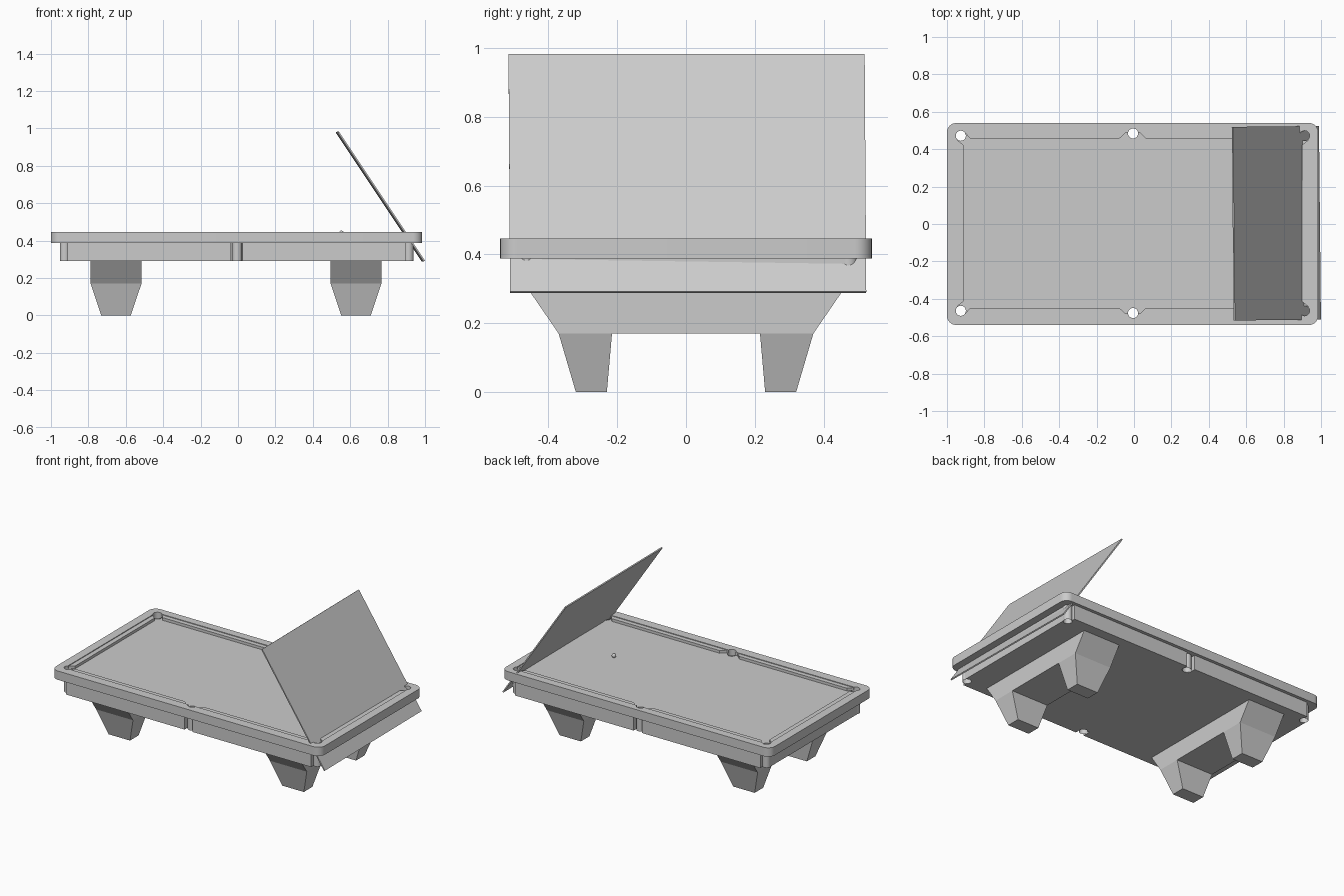
import bpy, bmesh, math

if "Cube" in bpy.data.objects:
    bpy.data.objects.remove(bpy.data.objects["Cube"])

grey = bpy.data.materials.new("plain_grey")
grey.diffuse_color = (0.6, 0.6, 0.6, 1)
grey.use_nodes = True
grey.node_tree.nodes["Principled BSDF"].inputs["Base Color"].default_value = grey.diffuse_color

CX, CY = -0.007, 0.004          # centre of the table body
R = 0.027                       # pocket radius


def finish(name, bm, smooth=False):
    bmesh.ops.recalc_face_normals(bm, faces=bm.faces)
    me = bpy.data.meshes.new(name)
    bm.to_mesh(me)
    bm.free()
    ob = bpy.data.objects.new(name, me)
    bpy.context.collection.objects.link(ob)
    me.materials.append(grey)
    if smooth:
        shade(ob)
    return ob


def select(ob):
    bpy.ops.object.select_all(action='DESELECT')
    ob.select_set(True)
    bpy.context.view_layer.objects.active = ob


def shade(ob):
    select(ob)
    bpy.ops.object.shade_smooth_by_angle(angle=math.radians(35))


def loft(name, low, z0, high, z1):
    """Solid between two outlines with the same number of points."""
    bm = bmesh.new()
    a = [bm.verts.new((x, y, z0)) for x, y in low]
    b = [bm.verts.new((x, y, z1)) for x, y in high]
    bm.faces.new(a)
    bm.faces.new(b)
    for i in range(len(a)):
        j = (i + 1) % len(a)
        bm.faces.new((a[i], a[j], b[j], b[i]))
    return finish(name, bm)


def rect(x0, x1, y0, y1):
    return [(x0, y0), (x1, y0), (x1, y1), (x0, y1)]


def tubes(name, z0, z1, caps):
    bm = bmesh.new()
    for px, py in pockets:
        vs = bmesh.ops.create_cone(bm, cap_ends=caps, segments=24, radius1=R,
                                   radius2=R, depth=z1 - z0)["verts"]
        bmesh.ops.translate(bm, verts=vs, vec=(px, py, (z0 + z1) / 2))
    return finish(name, bm)


def cut(ob, cutter):
    mod = ob.modifiers.new("cut", 'BOOLEAN')
    mod.operation = 'DIFFERENCE'
    mod.solver = 'EXACT'
    mod.object = cutter
    select(ob)
    bpy.ops.object.modifier_apply(modifier=mod.name)


pockets = [(CX + sx * 0.919, CY + sy * 0.468) for sx in (-1, 1) for sy in (-1, 1)]
pockets += [(-0.005, CY + sy * 0.48) for sy in (-1, 1)]
cutter = tubes("pocket_cutter", 0.1, 0.7, True)

# Rounded rim frame
outline = []
for cx, cy, start in ((0.935, 0.49, 0), (-0.95, 0.49, 90), (-0.95, -0.49, 180), (0.935, -0.49, 270)):
    for k in range(9):
        a = math.radians(start + k * 90 / 8)
        outline.append((cx + 0.05 * math.cos(a), cy + 0.05 * math.sin(a)))
rim = loft("rim", outline, 0.388, outline, 0.447)
inner = rect(-0.944, 0.930, -0.479, 0.487)
opening = loft("opening_cutter", inner, 0.3, inner, 0.6)
cut(rim, opening)
cut(rim, cutter)
shade(rim)

# Playing bed
r = rect(-0.95, 0.936, -0.485, 0.493)
bed = loft("bed", r, 0.391, r, 0.425)
cut(bed, cutter)

# Body with notches for the pocket tubes
quarter = [(0.030, 0.515), (0.905, 0.515), (0.905, 0.457), (0.943, 0.457)]
notch = [(0.030, 0.462)]
half = notch + quarter
pts = half + [(x, -y) for x, y in reversed(half)]
pts += [(-x, -y) for x, y in half] + [(-x, y) for x, y in reversed(half)]
pts = [(CX + x, CY + y) for x, y in pts]
body = loft("body", pts, 0.29, pts, 0.389)
cut(body, cutter)

# Pocket tubes, open at both ends
pipe = tubes("pocket_tubes", 0.29, 0.43, False)
shade(pipe)

for helper in (cutter, opening):
    bpy.data.objects.remove(helper)

# Cushions: trapezoids narrowing towards the bed
ZC0, ZC1 = 0.42, 0.443
for sy, label in ((-1, "front"), (1, "back")):
    nose, back = CY + sy * 0.452, CY + sy * 0.482
    for sx, side in ((-1, "left"), (1, "right")):
        p = [(CX + sx * 0.072, nose), (CX + sx * 0.868, nose),
             (CX + sx * 0.895, back), (CX + sx * 0.040, back)]
        loft(f"cushion_{label}_{side}", p, ZC0, p, ZC1)
for sx, side in ((-1, "left"), (1, "right")):
    nose, back = CX + sx * 0.905, CX + sx * 0.936
    p = [(nose, CY - 0.418), (nose, CY + 0.418), (back, CY + 0.443), (back, CY - 0.443)]
    loft(f"cushion_end_{side}", p, ZC0, p, ZC1)

# Trestles: cross beam with two tapered legs each
for lx, side in ((-0.652, "left"), (0.631, "right")):
    w, f = 0.136, 0.079
    loft(f"beam_{side}", rect(lx - w, lx + w, -0.37, 0.37), 0.17,
         rect(lx - w, lx + w, -0.453, 0.453), 0.291)
    for sy, label in ((-1, "front"), (1, "back")):
        loft(f"leg_{label}_{side}", rect(lx - f, lx + f, sy * 0.23, sy * 0.32), 0.0,
             rect(lx - w, lx + w, sy * 0.215, sy * 0.37), 0.17)

# Leaning panel
bm = bmesh.new()
bmesh.ops.create_cube(bm, size=1)
bmesh.ops.scale(bm, verts=bm.verts, vec=(0.008, 1.035, 0.829))
panel = finish("leaning_panel", bm)
panel.rotation_euler = (0, -0.588, 0.01)
panel.location = (0.761, 0.004, 0.635)

# Ball
bm = bmesh.new()
bmesh.ops.create_uvsphere(bm, u_segments=20, v_segments=12, radius=0.014)
ball = finish("ball", bm, True)
ball.location = (0.553, -0.03, 0.439)
